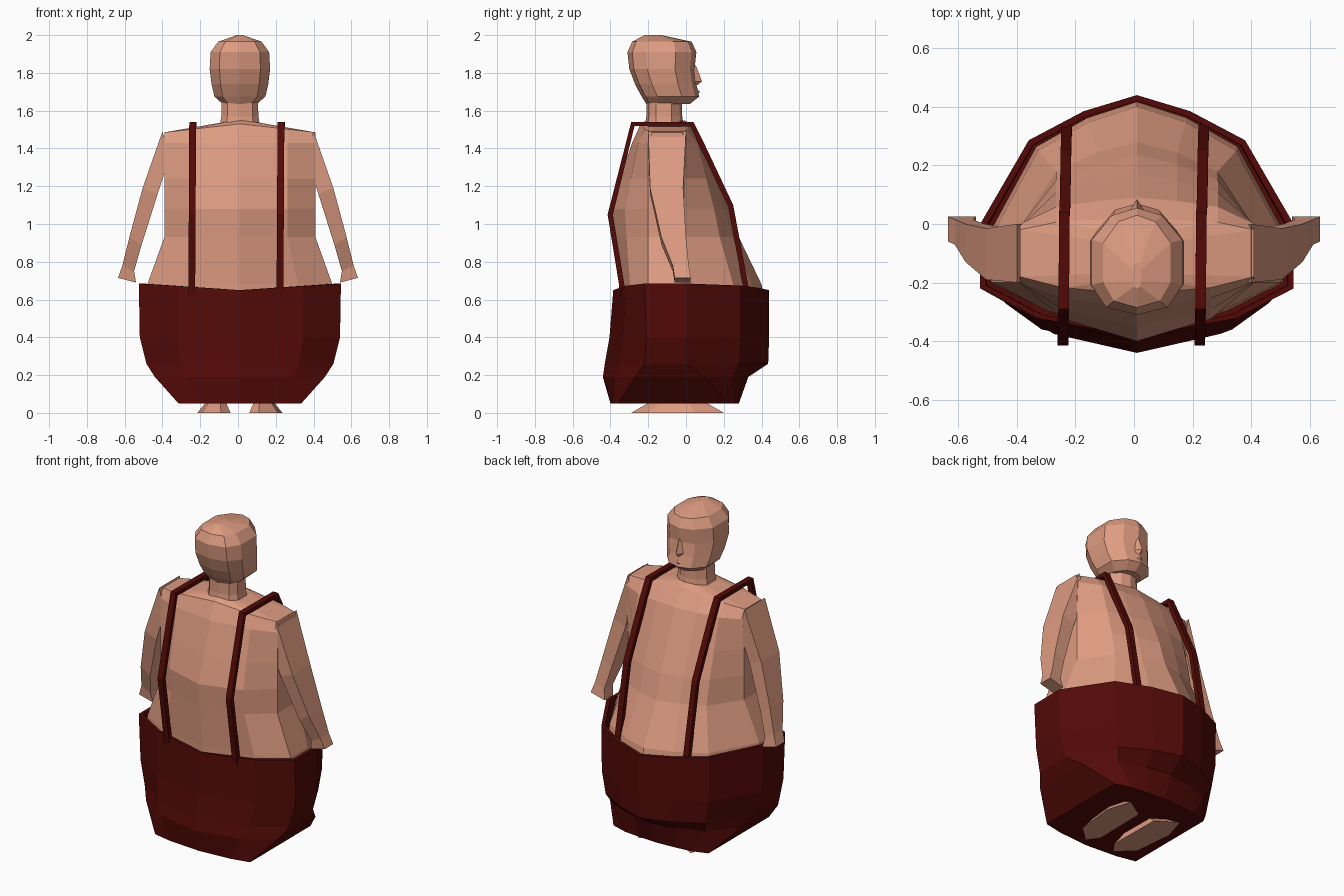
import bpy, bmesh
from mathutils import Vector

if "Cube" in bpy.data.objects:
    bpy.data.objects.remove(bpy.data.objects["Cube"])

CX = 0.01  # body centre line


def material(name, rgb):
    m = bpy.data.materials.new(name)
    m.diffuse_color = (*rgb, 1)
    m.use_nodes = True
    m.node_tree.nodes["Principled BSDF"].inputs["Base Color"].default_value = m.diffuse_color
    return m


SKIN = material("skin", (0.73, 0.33, 0.22))
CLOTH = material("dark_red_cloth", (0.085, 0.003, 0.002))


def loft(name, rings, mat, cap_start=True, cap_end=True):
    """Skin a list of equal-length point rings with flat faces."""
    bm = bmesh.new()
    vs = [[bm.verts.new(p) for p in r] for r in rings]
    for a, b in zip(vs, vs[1:]):
        n = len(a)
        for i in range(n):
            j = (i + 1) % n
            bm.faces.new((a[i], a[j], b[j], b[i]))
    if cap_start:
        bm.faces.new(vs[0][::-1])
    if cap_end:
        bm.faces.new(vs[-1])
    bmesh.ops.recalc_face_normals(bm, faces=bm.faces)
    me = bpy.data.meshes.new(name)
    bm.to_mesh(me)
    bm.free()
    me.materials.append(mat)
    ob = bpy.data.objects.new(name, me)
    bpy.context.collection.objects.link(ob)
    return ob


def mirrored(half):
    """Close a half outline whose first and last points lie on the centre."""
    full = half + [(-x, y, z) for x, y, z in half[-2:0:-1]]
    return [(x + CX, y, z) for x, y, z in full]


def body_ring(z, hw, yf, sf, sb, yb, rise=0):
    shape = [(0, sf, yf, 1), (.34, sf, yf, .875), (.69, sf, yf, .65), (1, sf, yf, 0),
             (1, sb, yb, 0), (.63, sb, yb, .62), (0, sb, yb, 1)]
    return mirrored([(hw * fx, a + (b - a) * t, z + rise * fx) for fx, a, b, t in shape])


def head_ring(z, hw, yf, yb):
    c, r = (yf + yb) / 2, (yf - yb) / 2
    shape = [(0, 1), (.55, .86), (1, .4), (1, -.45), (.68, -.86), (0, -1)]
    return mirrored([(hw * x, c + r * y, z) for x, y in shape])


# Bare torso, from inside the trousers up to the neck base
loft("torso", [body_ring(*r) for r in [
    (0.55, .50, .42, -.02, -.20, -.35),
    (0.68, .49, .40, -.03, -.20, -.355),
    (0.93, .40, .28, -.01, -.20, -.385),
    (1.08, .40, .235, -.01, -.20, -.40),
    (1.24, .40, .17, -.01, -.20, -.35),
    (1.43, .40, .09, 0, -.20, -.285),
    (1.53, .40, .02, -.02, -.18, -.24, -.045),
    (1.55, .11, -.01, -.06, -.17, -.21, -.015)]], SKIN)

# Trousers: near-rectangular hem, outer shell, rim and inner wall
loft("trousers", [body_ring(*r) for r in [
    (0.05, .325, .28, .23, -.36, -.40),
    (0.19, .45, .33, .10, -.27, -.44),
    (0.26, .495, .435, 0, -.22, -.43),
    (0.40, .53, .44, 0, -.21, -.405),
    (0.65, .535, .44, 0, -.22, -.385, .035),
    (0.65, .515, .42, -.01, -.21, -.37, .035),
    (0.57, .51, .42, -.01, -.21, -.37)]], CLOTH)

# Straps follow a side profile over each shoulder
path = [Vector(p) for p in [(-.345, .62), (-.415, 1.05), (-.29, 1.54), (.04, 1.54),
                            (.09, 1.44), (.25, 1.10), (.34, .62)]]
for side, xb, xf in (("left", -.245, -.23), ("right", .222, .238)):
    rings = []
    for i, p in enumerate(path):
        t = ((path[min(i + 1, len(path) - 1)] - p).normalized()
             + (p - path[max(i - 1, 0)]).normalized()).normalized()
        q = p - Vector((-t.y, t.x)) * .028
        x = xb + (xf - xb) * i / (len(path) - 1)
        rings.append([(x - .018, *p), (x + .018, *p), (x + .018, *q), (x - .018, *q)])
    loft("strap_" + side, rings, CLOTH)

# Neck and head
loft("neck", [head_ring(1.50, .11, -.01, -.22), head_ring(1.57, .098, -.02, -.21),
              head_ring(1.68, .095, -.02, -.21)], SKIN)
loft("head", [head_ring(*r) for r in [
    (1.635, .09, .02, -.21),
    (1.675, .135, .07, -.235),
    (1.74, .15, .055, -.27),
    (1.82, .16, .045, -.30),
    (1.91, .155, .055, -.31),
    (1.965, .115, .03, -.285),
    (2.00, .015, -.13, -.22)]], SKIN)

# Nose wedge and lip ridge on the +y side of the face
loft("nose", [[(CX - w, .03, z), (CX, y, z), (CX + w, .03, z)]
              for z, y, w in ((1.84, .052, .012), (1.755, .085, .035), (1.735, .06, .03))], SKIN)
loft("lips", [[(CX - w, .03, z), (CX, y, z), (CX + w, .03, z)]
              for z, y, w in ((1.715, .06, .04), (1.70, .075, .05), (1.685, .06, .04))], SKIN)

# Arms with hands, and feet, one per side
arm = [(.40, 1.49, .36, 1.36, -.20, 0), (.505, 1.19, .425, 1.16, -.19, -.015),
       (.575, .93, .51, .89, -.13, 0), (.612, .78, .55, .75, -.07, .015),
       (.635, .715, .54, .69, -.06, .025)]
sole = [(.05, -.22), (.10, -.29), (.20, -.20), (.225, .05), (.18, .20), (.055, .12)]
for side, s in (("left", -1), ("right", 1)):
    loft("arm_" + side, [[(s * xo, yb, zo), (s * xo, yf, zo), (s * xi, yf, zi), (s * xi, yb, zi)]
                         for xo, zo, xi, zi, yb, yf in arm], SKIN)
    loft("foot_" + side, [[(CX + s * (.11 + (x - .11) * k), -.045 + (y + .045) * k, z)
                           for x, y in sole]
                          for z, k in ((0, 1), (.05, .65), (.12, .5))], SKIN)
